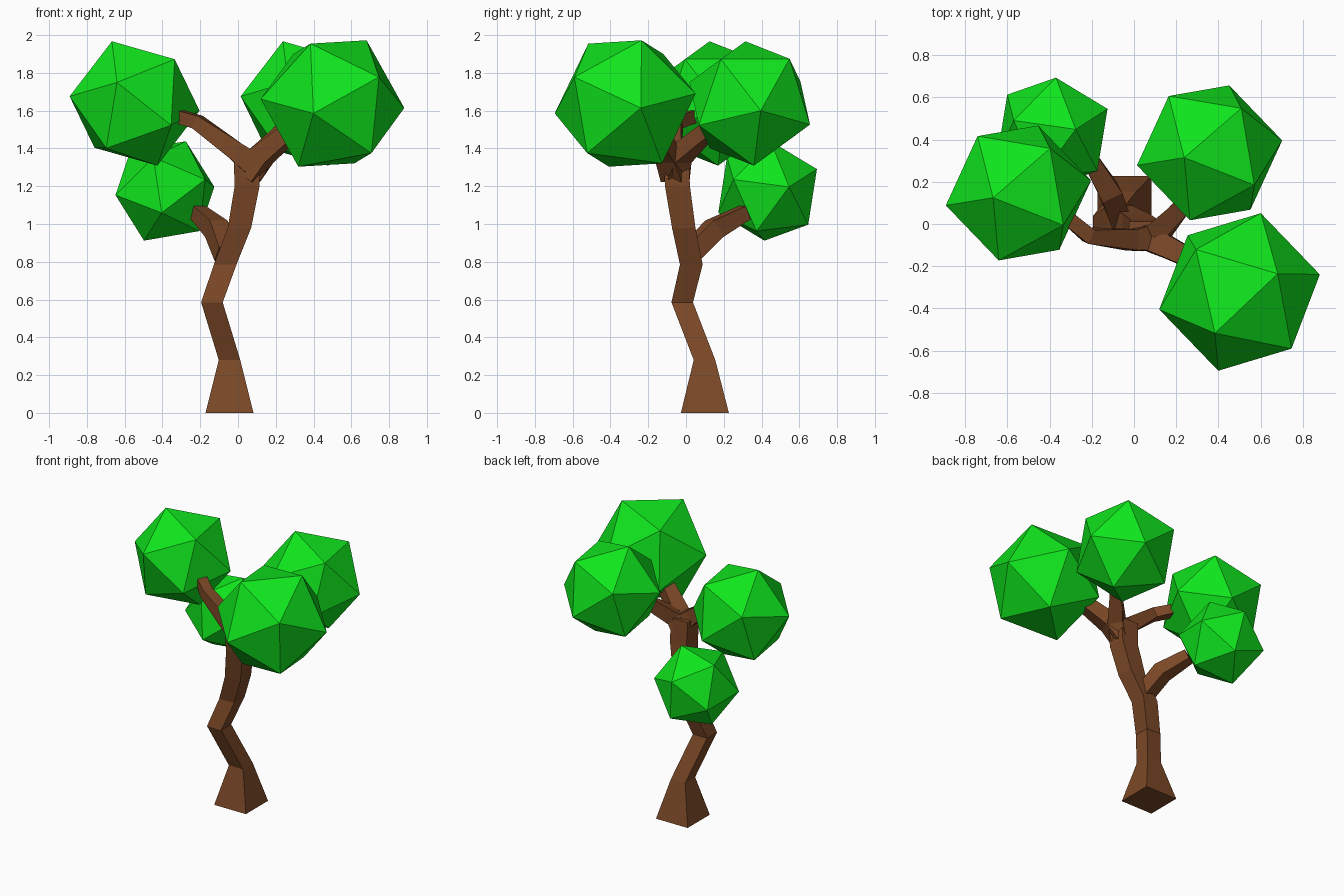
import bpy, bmesh
from mathutils import Vector, Matrix

if "Cube" in bpy.data.objects:
    bpy.data.objects.remove(bpy.data.objects["Cube"])


def material(name, rgb):
    m = bpy.data.materials.new(name)
    m.diffuse_color = (*rgb, 1)
    m.use_nodes = True
    m.node_tree.nodes["Principled BSDF"].inputs["Base Color"].default_value = m.diffuse_color
    return m


BARK = material("bark", (0.2, 0.065, 0.02))
LEAF = material("leaf", (0.005, 0.78, 0.012))


def finish(name, bm, mat):
    bmesh.ops.recalc_face_normals(bm, faces=bm.faces)
    me = bpy.data.meshes.new(name)
    bm.to_mesh(me)
    bm.free()
    me.materials.append(mat)
    ob = bpy.data.objects.new(name, me)
    bpy.context.collection.objects.link(ob)
    return ob


def limb(name, path, level=False):
    """Square tube through (x, y, z, half width); level keeps rings horizontal."""
    bm = bmesh.new()
    pts = [Vector(p[:3]) for p in path]
    rings = []
    for i, p in enumerate(pts):
        r = path[i][3]
        if level:
            a, b = Vector((1, 0, 0)), Vector((0, 1, 0))
        else:
            d_in = (p - pts[max(i - 1, 0)]).normalized()
            d_out = (pts[min(i + 1, len(pts) - 1)] - p).normalized()
            t = (d_in + d_out).normalized()
            a = Vector((0, 0, 1)).cross(t).normalized()
            b = t.cross(a)
        rings.append([bm.verts.new(p + a * r * s + b * r * u)
                      for s, u in ((-1, -1), (1, -1), (1, 1), (-1, 1))])
    for lo, hi in zip(rings, rings[1:]):
        for k in range(4):
            j = (k + 1) % 4
            bm.faces.new((lo[k], lo[j], hi[j], hi[k]))
    bm.faces.new(rings[0][::-1])
    bm.faces.new(rings[-1])
    return finish(name, bm, BARK)


def foliage(name, centre, radius, corner, neighbour):
    """Icosahedron turned so two adjacent corners point the given ways."""
    z = Vector(corner).normalized()
    n = Vector(neighbour)
    x = (n - z * n.dot(z)).normalized()
    y = z.cross(x)
    rot = Matrix((x, y, z)).transposed().to_4x4()
    bm = bmesh.new()
    bmesh.ops.create_icosphere(bm, subdivisions=1, radius=radius,
                               matrix=Matrix.Translation(centre) @ rot)
    return finish(name, bm, LEAF)


# Crooked trunk with flared foot
limb("trunk", [(-.045, .10, 0, .127), (-.045, .098, .28, .057),
               (-.138, -.02, .585, .057), (-.068, .028, .785, .06),
               (.008, -.012, .98, .062), (.048, -.045, 1.2, .066),
               (.045, -.055, 1.37, .068)], level=True)

# Branches
limb("low_branch", [(-.065, .02, .84, .05), (-.115, .15, .975, .052),
                    (-.21, .31, 1.06, .038)])
limb("left_branch", [(.07, -.065, 1.32, .06), (-.01, -.075, 1.385, .05),
                     (-.215, -.055, 1.54, .036), (-.31, .025, 1.568, .034)])
limb("right_branch", [(.05, -.06, 1.26, .06), (.13, -.095, 1.365, .055),
                      (.27, -.165, 1.48, .045), (.33, -.2, 1.52, .04)])
limb("back_branch", [(.05, -.05, 1.26, .06), (.12, -.035, 1.36, .052),
                     (.22, .075, 1.46, .042), (.27, .14, 1.51, .04)])

# Foliage clumps
foliage("front_foliage", (.50, -.322, 1.638), .39,
        (-.10, -.37, -.052), (-.115, -.185, .325))
for side, c in (("left", (-.5475, .147, 1.638)), ("back", (.358, .337, 1.638))):
    foliage(side + "_foliage", c, .351, (-.092, -.315, .11), (-.12, -.02, .33))
foliage("low_foliage", (-.387, .432, 1.175), .286,
        (-.017, -.26, -.115), (-.113, 0, -.263))
